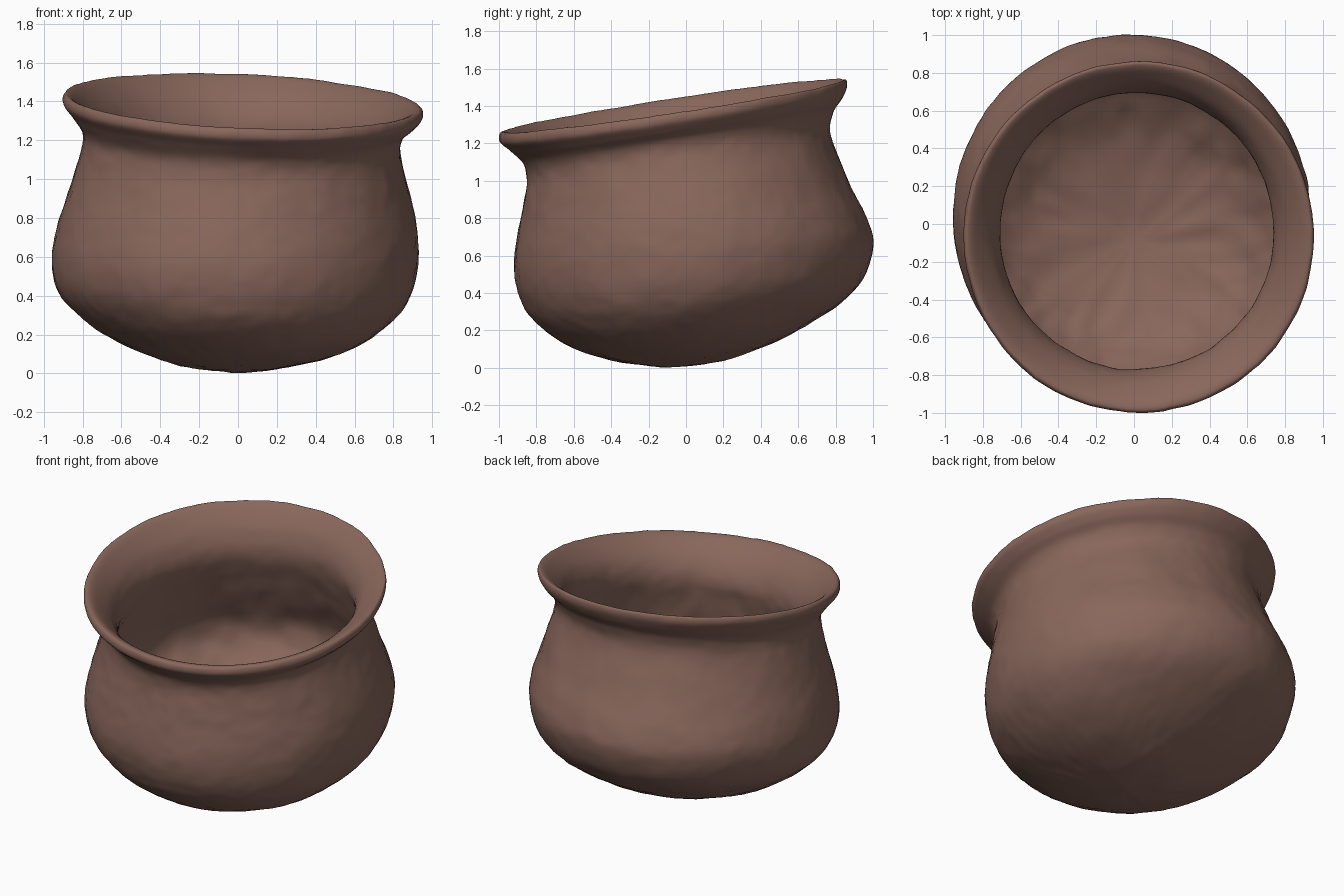
import bpy
import bmesh
import math
from mathutils import Vector, noise

if "Cube" in bpy.data.objects:
    bpy.data.objects.remove(bpy.data.objects["Cube"])

SEGMENTS = 176
STEPS = 6

# Tilted rings: front y, front z, back y, back z, left x, right x, sideways lean
OUTSIDE = [
    (-.11, 0, -.09, 0, -.01, .01, 0),
    (-.40, .04, .20, .04, -.30, .32, 0),
    (-.65, .13, .50, .15, -.58, .62, 0),
    (-.81, .25, .76, .30, -.79, .80, 0),
    (-.89, .38, .93, .45, -.92, .895, 0),
    (-.92, .54, 1.0, .64, -.96, .93, 0),
    (-.90, .71, .97, .79, -.935, .92, 0),
    (-.87, .86, .87, 1.0, -.875, .88, 0),
    (-.85, 1.0, .775, 1.24, -.815, .835, 0),
    (-.87, 1.09, .785, 1.36, -.80, .85, -.01),
    (-.94, 1.16, .835, 1.44, -.855, .91, -.03),
]
LIP = [
    (-.995, 1.21, .86, 1.50, -.90, .95, -.04),
    (-.985, 1.26, .85, 1.54, -.885, .94, -.04),
]
INSIDE = [
    (-.92, 1.24, .80, 1.505, -.83, .88, -.03),
    (-.82, 1.14, .725, 1.40, -.74, .78, -.01),
    (-.77, 1.01, .695, 1.25, -.71, .74, 0),
    (-.79, .85, .77, 1.0, -.78, .79, 0),
    (-.83, .56, .90, .66, -.86, .83, 0),
    (-.76, .34, .75, .42, -.76, .74, 0),
    (-.55, .18, .42, .20, -.48, .50, 0),
    (-.11, .09, -.09, .09, -.01, .01, 0),
]
RINGS = [Vector(r) for r in OUTSIDE + LIP + INSIDE]


def blend(i, t):
    """Smooth spline between neighbouring rings."""
    a, b, c, d = (RINGS[max(0, min(len(RINGS) - 1, i + k))] for k in (-1, 0, 1, 2))
    return .5 * (2 * b + (c - a) * t + (2 * a - 5 * b + 4 * c - d) * t**2
                 + (3 * b - a - 3 * c + d) * t**3)


def ring_point(ring, angle):
    front, front_z, back, back_z, left, right, lean = ring
    c, s = math.cos(angle), math.sin(angle)
    x = (left + right) / 2 + (right - left) / 2 * c
    y = (front + back) / 2 + (back - front) / 2 * s
    z = (front_z + back_z) / 2 + (back_z - front_z) / 2 * s + lean * c
    return Vector((x, y, z))


# Hand-formed clay: gentle dents outside, coarser lumps inside
def roughness(p, inside):
    broad = noise.noise(p * 5) * .006
    fine = noise.noise(p * 16) * .004
    lumps = noise.noise(p * 9 + Vector((3, 1, 7))) * .016 * inside
    return broad + fine + lumps


# One continuous wall: outside, over the lip, and down the inside
bm = bmesh.new()
rows = []
neck = len(OUTSIDE) + len(LIP) + 2
for i in range(len(RINGS) - 1):
    for k in range(STEPS):
        ring = blend(i, k / STEPS)
        inside = max(0, min(1, (i + k / STEPS - neck) / 2))
        row = []
        for n in range(SEGMENTS):
            p = ring_point(ring, math.tau * n / SEGMENTS)
            out = (p - Vector((0, 0, .7))).normalized()
            row.append(bm.verts.new(p + out * roughness(p, inside)))
        rows.append(row)

for low, high in zip(rows, rows[1:]):
    for n in range(SEGMENTS):
        m = (n + 1) % SEGMENTS
        bm.faces.new((low[n], low[m], high[m], high[n]))
bm.faces.new(reversed(rows[0]))
bm.faces.new(rows[-1])
bmesh.ops.recalc_face_normals(bm, faces=bm.faces)

mesh = bpy.data.meshes.new("clay_pot")
bm.to_mesh(mesh)
bm.free()
pot = bpy.data.objects.new("clay_pot", mesh)
bpy.context.collection.objects.link(pot)

# Brown fired clay
clay = bpy.data.materials.new("brown_clay")
clay.use_nodes = True
colour = (.25, .135, .105, 1)
clay.diffuse_color = colour
clay.node_tree.nodes["Principled BSDF"].inputs["Base Color"].default_value = colour
mesh.materials.append(clay)

bpy.ops.object.select_all(action="DESELECT")
pot.select_set(True)
bpy.context.view_layer.objects.active = pot
bpy.ops.object.shade_smooth_by_angle(angle=math.radians(50))
